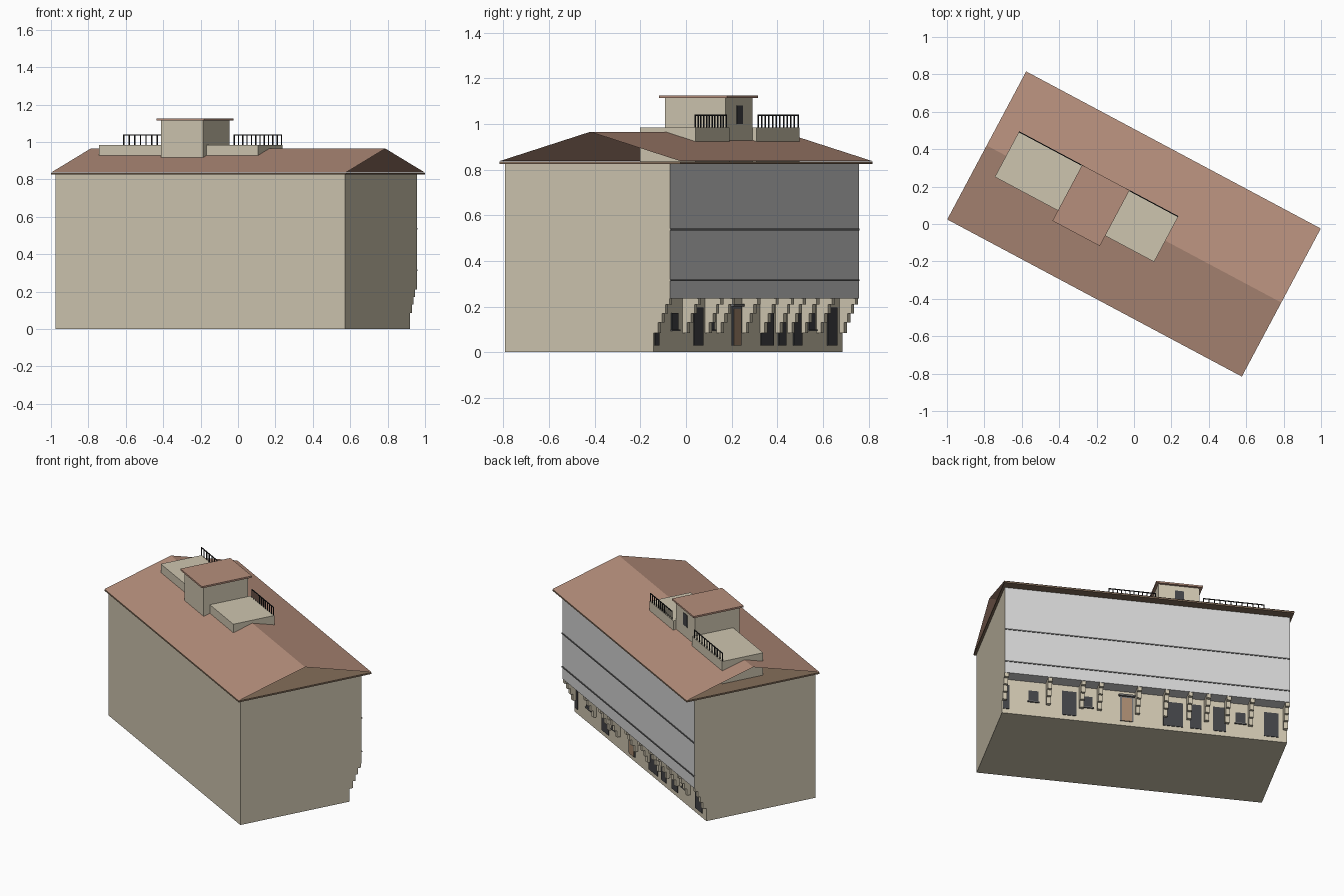
import bpy, bmesh, math

cube = bpy.data.objects.get("Cube")
if cube:
    bpy.data.objects.remove(cube, do_unlink=True)

TURN = math.radians(-28.07)   # the house stands askew; parts are built along its own axes


def material(name, *rgb):
    lin = [(c / 255 / 12.92) if c < 11 else ((c / 255 + 0.055) / 1.055) ** 2.4 for c in rgb]
    m = bpy.data.materials.new(name)
    m.use_nodes = True
    m.diffuse_color = (*lin, 1)
    m.node_tree.nodes["Principled BSDF"].inputs["Base Color"].default_value = (*lin, 1)
    return m


PLASTER = material("beige plaster", 206, 197, 175)
PANEL = material("light grey panel", 212, 212, 212)
TILE = material("terracotta roof", 182, 143, 124)
WOOD = material("eave wood", 132, 110, 90)
GLASS = material("dark opening", 66, 67, 70)
IRON = material("black iron", 35, 35, 36)
TRIM = material("dark grey trim", 110, 110, 110)
DOOR = material("brown door", 166, 136, 110)


def finish(name, bm, *mats):
    me = bpy.data.meshes.new(name)
    bm.to_mesh(me)
    bm.free()
    for m in mats:
        me.materials.append(m)
    ob = bpy.data.objects.new(name, me)
    ob.rotation_euler.z = TURN
    bpy.context.collection.objects.link(ob)
    return ob


def extrude(name, profile, u0, u1, *mats):
    """Sweep a closed (depth, height) profile along the house length."""
    bm = bmesh.new()
    face = bm.faces.new([bm.verts.new((u0, v, z)) for v, z in profile])
    out = bmesh.ops.extrude_face_region(bm, geom=[face])
    for g in out["geom"]:
        if isinstance(g, bmesh.types.BMVert):
            g.co.x = u1
    bmesh.ops.recalc_face_normals(bm, faces=bm.faces)
    return finish(name, bm, *mats)


def box(name, u, v, z, mat):
    return extrude(name, [(v[0], z[0]), (v[1], z[0]), (v[1], z[1]), (v[0], z[1])], u[0], u[1], mat)


# Main body: plain plaster with a jettied upper floor on the street side
END, BACK, GROUND, JETTY = 0.878, -0.43, 0.308, 0.39
body = extrude("house_body", [(BACK, 0), (GROUND, 0), (GROUND, 0.235), (JETTY, 0.235),
                              (JETTY, 0.825), (BACK, 0.825)], -END, END, PLASTER, PANEL)
for p in body.data.polygons:
    if (p.normal.y > 0.9 and p.center.z > 0.3) or (p.normal.z < -0.9 and p.center.z > 0.1):
        p.material_index = 1

# Thin dark string courses on the upper floors
for z in (0.315, 0.537):
    box("string_course", (-END, END), (JETTY - 0.01, JETTY + 0.004), (z - 0.004, z + 0.004), TRIM)

# Eave slab and open-ended gable roof
RU, RV = 0.8925, 0.4485
box("eave_slab", (-RU, RU), (-RV, RV), (0.825, 0.835), WOOD)
bm = bmesh.new()
rows = [[bm.verts.new((u, v, z)) for u in (-RU, RU)]
        for v, z in ((-RV, 0.837), (0, 0.965), (RV, 0.837))]
for a, b in zip(rows, rows[1:]):
    bm.faces.new((a[0], a[1], b[1], b[0]))
finish("gable_roof", bm, TILE)

# Roof terraces with railings along the street edge
for u0, u1 in ((-0.775, -0.375), (-0.125, 0.19)):
    box("roof_terrace", (u0, u1), (-0.128, 0.149), (0.836, 0.985), PLASTER)
for u0, u1 in ((-0.773, -0.395), (-0.103, 0.188)):
    count = 12
    box("handrail", (u0, u1), (0.143, 0.148), (1.035, 1.04), IRON)
    for i in range(count):
        u = u0 + (u1 - u0 - 0.005) * i / (count - 1)
        box("baluster", (u, u + 0.005), (0.143, 0.148), (0.985, 1.036), IRON)

# Roof tower
box("tower", (-0.375, -0.122), (-0.17, 0.131), (0.836, 1.115), PLASTER)
box("tower_roof", (-0.393, -0.106), (-0.19, 0.148), (1.114, 1.125), TILE)
box("tower_window", (-0.28, -0.225), (0.125, 0.134), (1.0, 1.08), GLASS)

# Stepped corbels under the jetty
STEPS = ((0.085, 0.022), (0.13, 0.04), (0.17, 0.058), (0.21, 0.078))
corbel = [(GROUND - 0.005, 0.24), (GROUND - 0.005, STEPS[0][0])]
for (z, d), top in zip(STEPS, [s[0] for s in STEPS[1:]] + [0.24]):
    corbel += [(GROUND + d, z), (GROUND + d, top)]
for u in (0.865, 0.595, 0.39, 0.28, 0.045, -0.125, -0.27, -0.38, -0.505, -0.65, -0.865):
    extrude("corbel", corbel, u - 0.013, u + 0.013, PLASTER)

# Ground-floor doorways and small windows with sills
FACE = (GROUND - 0.004, GROUND + 0.004)
for u, w in ((0.852, 0.04), (0.465, 0.09), (-0.175, 0.12), (-0.315, 0.07),
             (-0.46, 0.08), (-0.78, 0.09)):
    box("doorway", (u - w / 2, u + w / 2), FACE, (0.03, 0.195), GLASS)
for u in (0.685, 0.35, -0.59):
    box("small_window", (u - 0.03, u + 0.03), FACE, (0.1, 0.172), GLASS)
    box("window_sill", (u - 0.036, u + 0.036), (GROUND, GROUND + 0.01), (0.093, 0.1), TRIM)

# Main entrance with frame, canopy and brown leaf
box("entrance_frame", (0.068, 0.152), FACE, (0.03, 0.2), TRIM)
box("entrance_door", (0.08, 0.14), (GROUND, GROUND + 0.007), (0.03, 0.19), DOOR)
box("entrance_canopy", (0.06, 0.16), (GROUND, GROUND + 0.015), (0.2, 0.212), TRIM)
